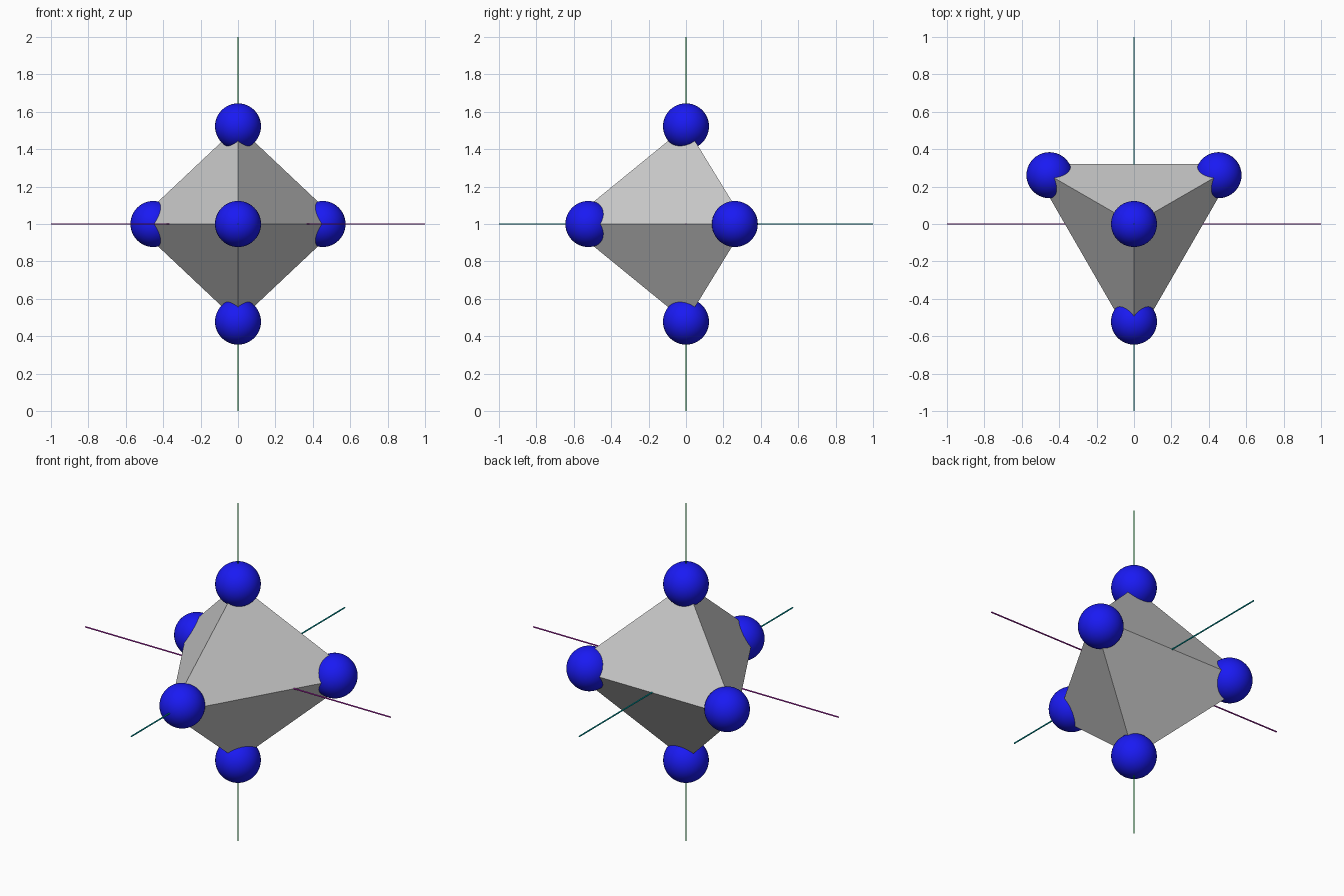
import bpy, bmesh
from math import sin, cos, pi, radians
from mathutils import Vector

if "Cube" in bpy.data.objects:
    bpy.data.objects.remove(bpy.data.objects["Cube"])

CENTRE = Vector((0, 0, 1))
BALL_DIST, BALL_R = 0.522, 0.123
RIM, HEIGHT = 0.64, 0.522
ANGLES = [radians(a) for a in (-90, 30, 150)]


def material(name, rgb):
    m = bpy.data.materials.new(name)
    m.diffuse_color = (*rgb, 1)
    m.use_nodes = True
    m.node_tree.nodes["Principled BSDF"].inputs["Base Color"].default_value = m.diffuse_color
    return m


def around(a, r):
    return CENTRE + Vector((r * cos(a), r * sin(a), 0))


# grey body: triangular bipyramid with flat faces
bm = bmesh.new()
rim = [bm.verts.new(around(a, RIM)) for a in ANGLES]
top = bm.verts.new(CENTRE + Vector((0, 0, HEIGHT)))
bottom = bm.verts.new(CENTRE - Vector((0, 0, HEIGHT)))
for i in range(3):
    a, b = rim[i], rim[(i + 1) % 3]
    bm.faces.new((a, b, top))
    bm.faces.new((b, a, bottom))
mesh = bpy.data.meshes.new("bipyramid")
bm.to_mesh(mesh)
bm.free()
bpy.context.collection.objects.link(bpy.data.objects.new("bipyramid", mesh))

# blue balls: three round the middle, one above, one below
blue = material("blue", (0.01, 0.01, 0.9))
spots = {f"side_ball_{i + 1}": around(a, BALL_DIST) for i, a in enumerate(ANGLES)}
spots["top_ball"] = CENTRE + Vector((0, 0, BALL_DIST))
spots["bottom_ball"] = CENTRE - Vector((0, 0, BALL_DIST))
for name, loc in spots.items():
    bpy.ops.mesh.primitive_uv_sphere_add(segments=40, ring_count=24, radius=BALL_R, location=loc)
    ball = bpy.context.object
    ball.name = name
    ball.data.materials.append(blue)
    bpy.ops.object.shade_smooth()

# thin axis rods crossing at the centre
for name, rot, rgb in (
    ("across_rod", (0, pi / 2, 0), (0.5, 0.02, 0.5)),
    ("depth_rod", (pi / 2, 0, 0), (0.0, 0.5, 0.52)),
    ("upright_rod", (0, 0, 0), (0.0, 0.5, 0.03)),
):
    bpy.ops.mesh.primitive_cylinder_add(vertices=8, radius=0.004, depth=2,
                                        location=CENTRE, rotation=rot)
    rod = bpy.context.object
    rod.name = name
    rod.data.materials.append(material(name + "_colour", rgb))
    bpy.ops.object.shade_smooth_by_angle(angle=radians(50))
